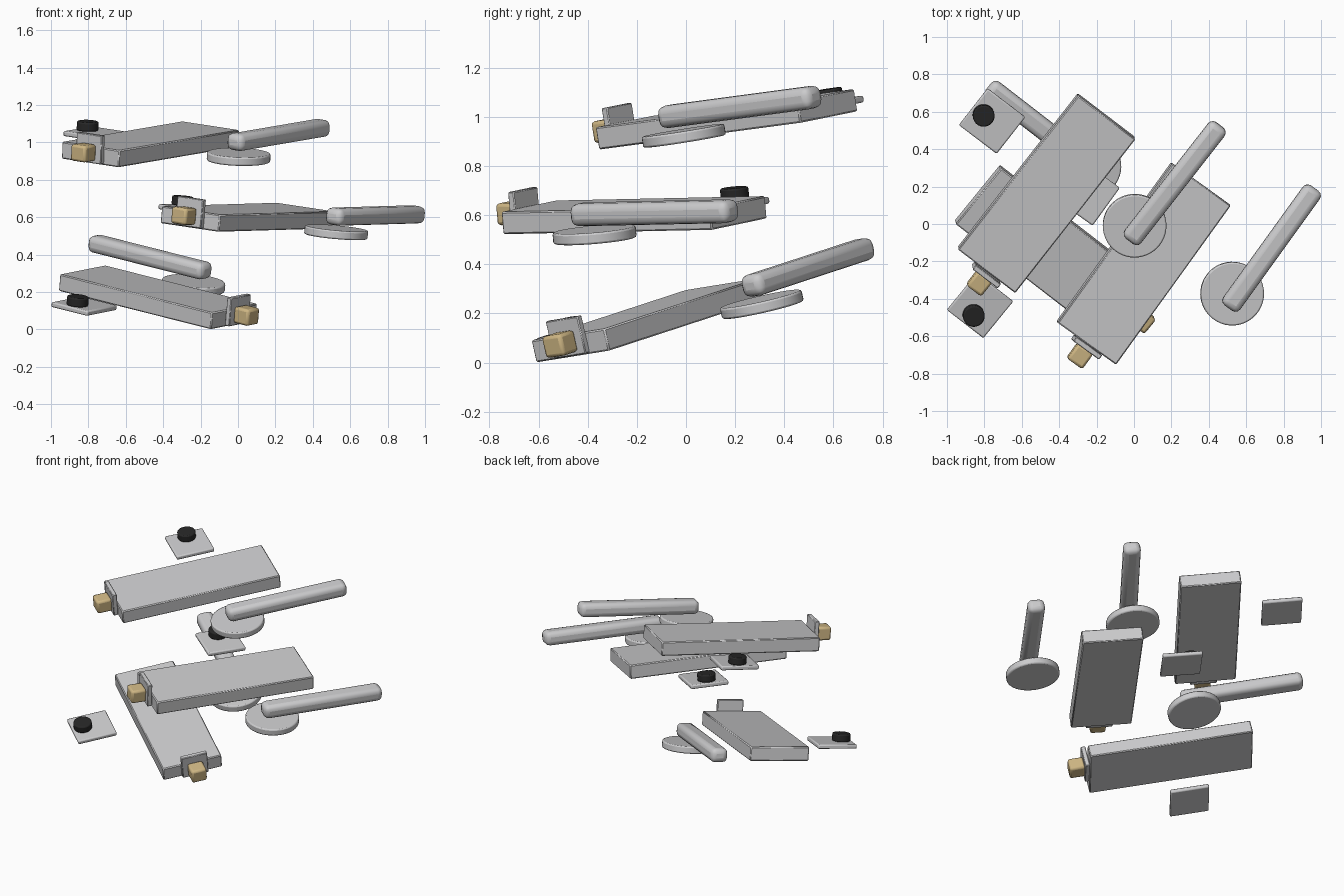
import bpy, math
from mathutils import Matrix, Vector

cube = bpy.data.objects.get("Cube")
if cube:
    bpy.data.objects.remove(cube, do_unlink=True)


def material(name, rgb):
    m = bpy.data.materials.new(name)
    m.use_nodes = True
    m.diffuse_color = (*rgb, 1)
    m.node_tree.nodes["Principled BSDF"].inputs["Base Color"].default_value = (*rgb, 1)
    return m


GREY = material("light_grey", (0.6, 0.6, 0.61))
GOLD = material("brass", (0.62, 0.47, 0.23))
BLACK = material("black", (0.02, 0.02, 0.02))


def finish(name, mat, frame, loc, bevel, segments):
    """Name, colour, bevel and place the active object in its set's frame."""
    ob = bpy.context.object
    ob.name = name
    ob.data.materials.append(mat)
    mod = ob.modifiers.new("edge", "BEVEL")
    mod.width = bevel
    mod.segments = segments
    mod.limit_method = "ANGLE"
    bpy.ops.object.shade_smooth_by_angle(angle=math.radians(35))
    ob.matrix_world = frame @ Matrix.Translation(loc)


def box(name, mat, frame, loc, size, bevel=0.006, segments=1):
    bpy.ops.mesh.primitive_cube_add(size=1)
    bpy.context.object.data.transform(Matrix.Diagonal((*size, 1)))
    finish(name, mat, frame, loc, bevel, segments)


def disc(name, mat, frame, loc, radius, depth, bevel):
    bpy.ops.mesh.primitive_cylinder_add(vertices=48, radius=radius, depth=depth)
    finish(name, mat, frame, loc, bevel, 2)


def tilted_frame(centre, heading, rise, roll):
    """Local x runs across the slab, y along it, z out of its top."""
    a = math.radians(heading)
    along = Vector((math.cos(a), math.sin(a), rise)).normalized()
    across = Vector((math.sin(a), -math.cos(a), roll))
    up = across.cross(along).normalized()
    across = along.cross(up)
    return Matrix.Translation(centre) @ Matrix((across, along, up)).transposed().to_4x4()


# Three copies of the set: centre, heading, slope along, slope across
SETS = {
    "upper": ((-0.468, 0.165, 0.99), 52, 0.105, -0.123),
    "middle": ((0.051, -0.211, 0.60), 54.2, 0.017, -0.122),
    "lower": ((-0.428, -0.157, 0.172), 142.3, 0.2, 0.13),
}

for label, placing in SETS.items():
    f = tilted_frame(*placing)
    # main slab with its end plate and brass knob
    box(label + "_slab", GREY, f, (0, 0, 0), (0.388, 1.05, 0.092))
    box(label + "_end_plate", GREY, f, (0.01, -0.54, 0.038), (0.17, 0.03, 0.155), 0.004)
    box(label + "_knob", GOLD, f, (0.01, -0.6, 0.02), (0.1, 0.1, 0.09), 0.014, 2)
    # button and its square base
    box(label + "_button_base", GREY, f, (-0.468, 0.13, -0.015), (0.255, 0.25, 0.028), 0.008, 2)
    disc(label + "_button", BLACK, f, (-0.527, 0.13, 0.022), 0.058, 0.05, 0.008)
    # round foot and the bar resting on it
    disc(label + "_foot", GREY, f, (0.485, 0.145, -0.024), 0.17, 0.046, 0.008)
    box(label + "_bar", GREY, f, (0.503, 0.467, 0.063), (0.11, 0.79, 0.092), 0.032, 3)
